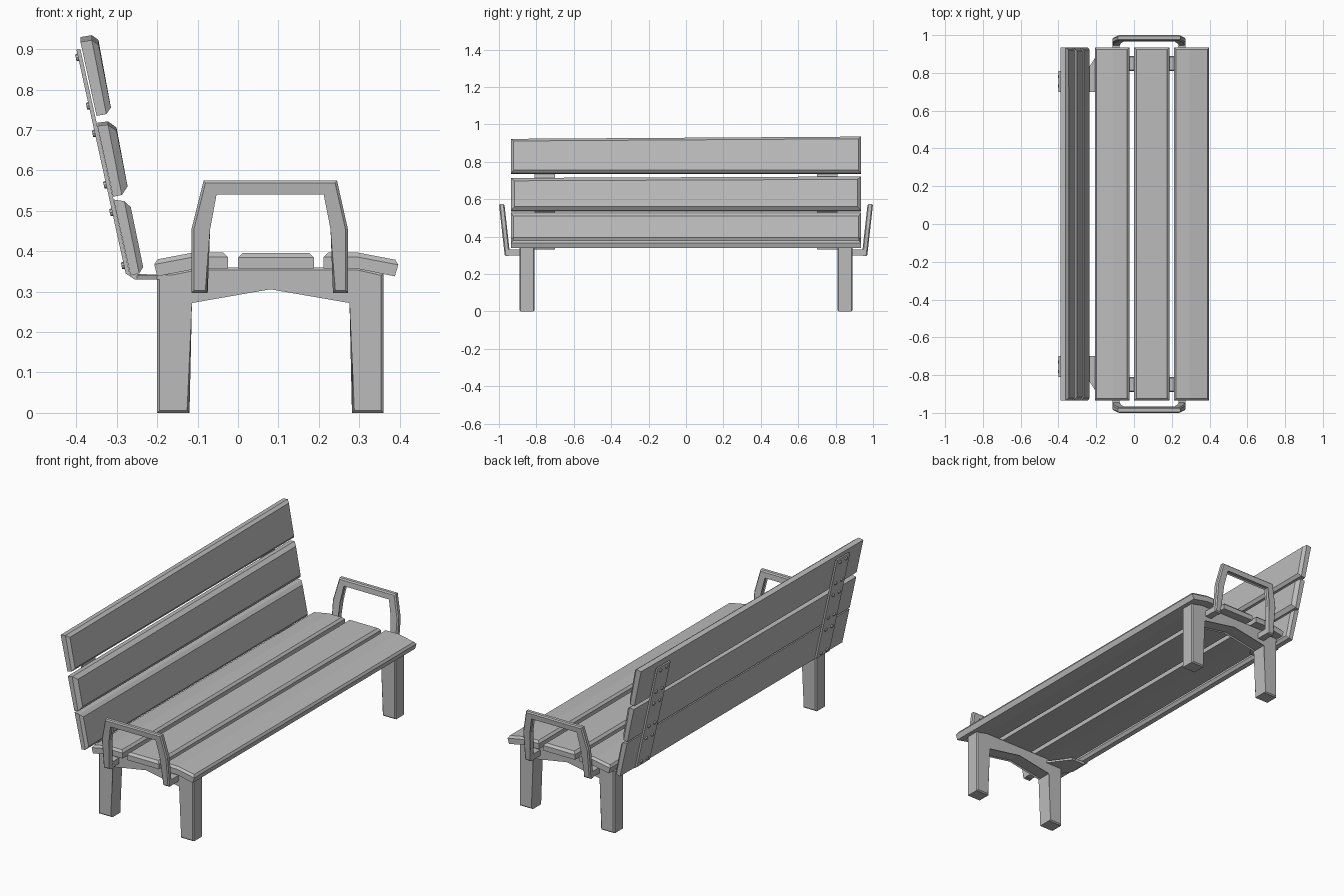
import bpy, bmesh
from mathutils import Matrix, Vector

cube = bpy.data.objects.get("Cube")
if cube:
    bpy.data.objects.remove(cube, do_unlink=True)

grey = bpy.data.materials.new("plain_grey")
grey.use_nodes = True
GREY = (0.5, 0.5, 0.5, 1)
grey.diffuse_color = GREY
grey.node_tree.nodes["Principled BSDF"].inputs["Base Color"].default_value = GREY


def finish(name, bm):
    bmesh.ops.recalc_face_normals(bm, faces=bm.faces[:])
    mesh = bpy.data.meshes.new(name)
    bm.to_mesh(mesh)
    bm.free()
    mesh.materials.append(grey)
    obj = bpy.data.objects.new(name, mesh)
    bpy.context.collection.objects.link(obj)
    return obj


def prism(profile, y0, y1):
    """Extrude an x-z profile along y; returns the bmesh and both point rings."""
    bm = bmesh.new()
    a = [bm.verts.new((x, y0, z)) for x, z in profile]
    b = [bm.verts.new((x, y1, z)) for x, z in profile]
    bm.faces.new(a)
    bm.faces.new(b[::-1])
    for i in range(len(a)):
        j = (i + 1) % len(a)
        bm.faces.new((a[i], b[i], b[j], a[j]))
    return bm, a, b


def bevel(bm, edges, width):
    bmesh.ops.bevel(bm, geom=edges, offset=width, segments=1, affect='EDGES')


def slat(name, face, back, chamfer, rise=0):
    """Board whose face points get a chamfered rim; rise lifts the far upper edge."""
    bm, a, b = prism(face + back, -0.935, 0.935)
    n = len(face)
    rim = [(a[0], b[0]), (a[n - 1], b[n - 1])]
    for ring in (a, b):
        rim += [(ring[i], ring[i + 1]) for i in range(n - 1)]
    edges = [bm.edges.get(pair) for pair in rim]
    for v in (b[0], b[-1]):
        v.co.z += rise
    bevel(bm, edges, chamfer)
    finish(name, bm)


def bevelled_frame(profile, y0, y1, width):
    bm, a, b = prism(profile, y0, y1)
    rings = set(a), set(b)
    bevel(bm, [e for e in bm.edges if any(set(e.verts) <= r for r in rings)], width)
    return bm


# Seat boards
slat("seat_slat_rear", [(-0.21, 0.378), (-0.11, 0.397), (-0.025, 0.397)],
     [(-0.025, 0.357), (-0.1, 0.357), (-0.2, 0.338)], 0.011)
slat("seat_slat_middle", [(0, 0.396), (0.188, 0.396)],
     [(0.188, 0.357), (0, 0.357)], 0.012)
slat("seat_slat_front", [(0.212, 0.397), (0.295, 0.397), (0.4, 0.377)],
     [(0.388, 0.338), (0.295, 0.357), (0.212, 0.357)], 0.011)

# Backrest boards: front face top to bottom, then rear face
slat("back_slat_upper", [(-0.348, 0.925), (-0.312, 0.742)],
     [(-0.35, 0.735), (-0.39, 0.918)], 0.014, 0.012)
slat("back_slat_middle", [(-0.304, 0.716), (-0.27, 0.543)],
     [(-0.309, 0.535), (-0.348, 0.71)], 0.018, 0.008)
slat("back_slat_lower", [(-0.268, 0.522), (-0.232, 0.348)],
     [(-0.266, 0.34), (-0.308, 0.528)], 0.013)

# Parts repeated at both ends
LEG = [(-0.2, 0), (-0.12, 0), (-0.12, 0.277), (0.08, 0.312), (0.282, 0.277),
       (0.282, 0), (0.36, 0), (0.36, 0.345), (0.295, 0.36), (-0.1, 0.36), (-0.2, 0.34)]
ARM = [(-0.115, 0.297), (-0.115, 0.455), (-0.085, 0.575), (0.245, 0.575),
       (0.272, 0.455), (0.272, 0.297), (0.235, 0.297), (0.235, 0.455),
       (0.217, 0.547), (-0.058, 0.547), (-0.075, 0.455), (-0.075, 0.297)]
STRAP = [(-0.39, 0.9), (-0.268, 0.345), (-0.2, 0.342), (-0.2, 0.33),
         (-0.255, 0.33), (-0.278, 0.345), (-0.4, 0.9)]
PLATE = [(-0.25, 0.70), (-0.25, 0.81), (-0.2, 0.89), (-0.1, 0.89), (-0.1, 0.81), (-0.18, 0.70)]
BOLT_HEIGHTS = (0.88, 0.76, 0.692, 0.565, 0.497, 0.365)

for side, s in (("left", 1), ("right", -1)):
    # Leg arch
    finish("leg_frame_" + side, bevelled_frame(LEG, s * 0.81, s * 0.89, 0.006))

    # Armrest hoop, leaning outward
    bm = bevelled_frame(ARM, s * 0.94, s * 0.969, 0.006)
    for v in bm.verts:
        v.co.y += s * (v.co.z - 0.297) * 0.1115
    finish("armrest_" + side, bm)

    # Feet joining the hoop to the leg frame
    for end, x in (("rear", -0.095), ("front", 0.2535)):
        foot = [(x - 0.0185, 0.299), (x + 0.0185, 0.299),
                (x + 0.0185, 0.33), (x - 0.0185, 0.33)]
        bm, _, _ = prism(foot, s * 0.88, s * 0.95)
        finish(f"armrest_foot_{end}_{side}", bm)

    # Strap behind the backrest, with its plate below the seat
    bm, _, _ = prism(STRAP, s * 0.70, s * 0.81)
    finish("back_strap_" + side, bm)
    bm = bmesh.new()
    low = bm.faces.new([bm.verts.new((x, s * y, 0.33)) for x, y in PLATE])
    top = bmesh.ops.extrude_face_region(bm, geom=[low])["geom"]
    for v in (g for g in top if isinstance(g, bmesh.types.BMVert)):
        v.co.z = 0.341
    finish("seat_plate_" + side, bm)

    # Bolt heads in two columns
    bm = bmesh.new()
    out = Vector((-0.555, 0, -0.122)).normalized()
    turn = out.to_track_quat('Z', 'Y').to_matrix().to_4x4()
    for z in BOLT_HEIGHTS:
        x = -0.4 + (0.9 - z) * 0.2198
        for y in (0.73, 0.78):
            bmesh.ops.create_cone(bm, cap_ends=True, segments=8, radius1=0.011,
                                  radius2=0.008, depth=0.012,
                                  matrix=Matrix.Translation((x, s * y, z)) @ turn)
    finish("back_bolts_" + side, bm)
